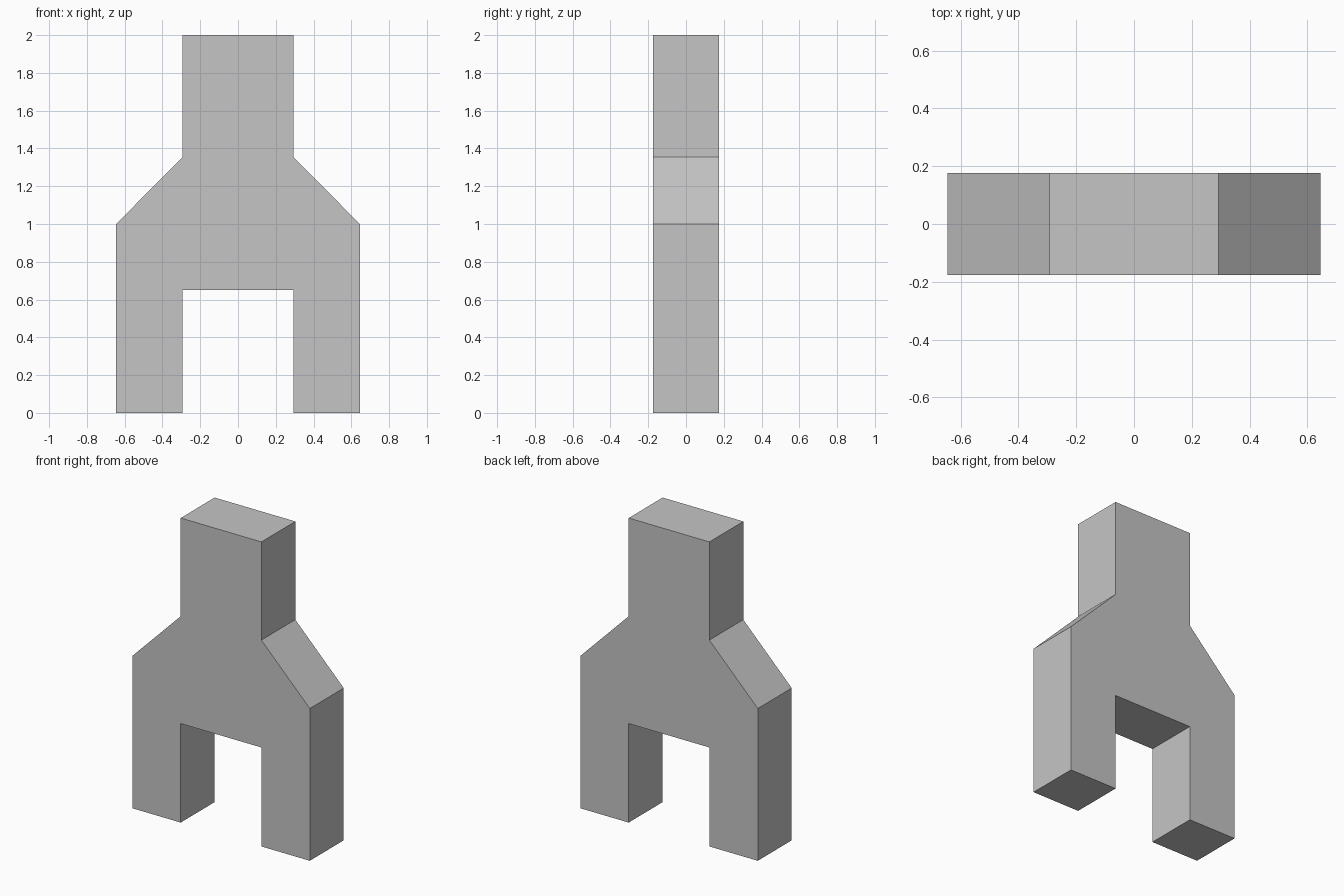
import bpy
import bmesh

cube = bpy.data.objects.get("Cube")
if cube:
    bpy.data.objects.remove(cube, do_unlink=True)

HALF_DEPTH = 0.176
OUTER, INNER = 0.645, 0.293

# Plain grey material
grey = bpy.data.materials.new("plain_grey")
grey.use_nodes = True
colour = (0.56, 0.56, 0.56, 1)
grey.diffuse_color = colour
grey.node_tree.nodes["Principled BSDF"].inputs["Base Color"].default_value = colour

# Half outline from crotch to top, mirrored for the other side
half = [(INNER, 0.65), (INNER, 0), (OUTER, 0), (OUTER, 1.0),
        (INNER, 1.355), (INNER, 2.0)]
outline = half + [(-x, z) for x, z in reversed(half)]

# Forked body: outline extruded front to back
bm = bmesh.new()
face = bm.faces.new([bm.verts.new((x, -HALF_DEPTH, z)) for x, z in outline])
result = bmesh.ops.extrude_face_region(bm, geom=[face], use_keep_orig=True)
back = [v for v in result["geom"] if isinstance(v, bmesh.types.BMVert)]
bmesh.ops.translate(bm, verts=back, vec=(0, 2 * HALF_DEPTH, 0))
bmesh.ops.recalc_face_normals(bm, faces=bm.faces)

mesh = bpy.data.meshes.new("forked_body")
bm.to_mesh(mesh)
bm.free()
mesh.materials.append(grey)
body = bpy.data.objects.new("forked_body", mesh)
bpy.context.collection.objects.link(body)
